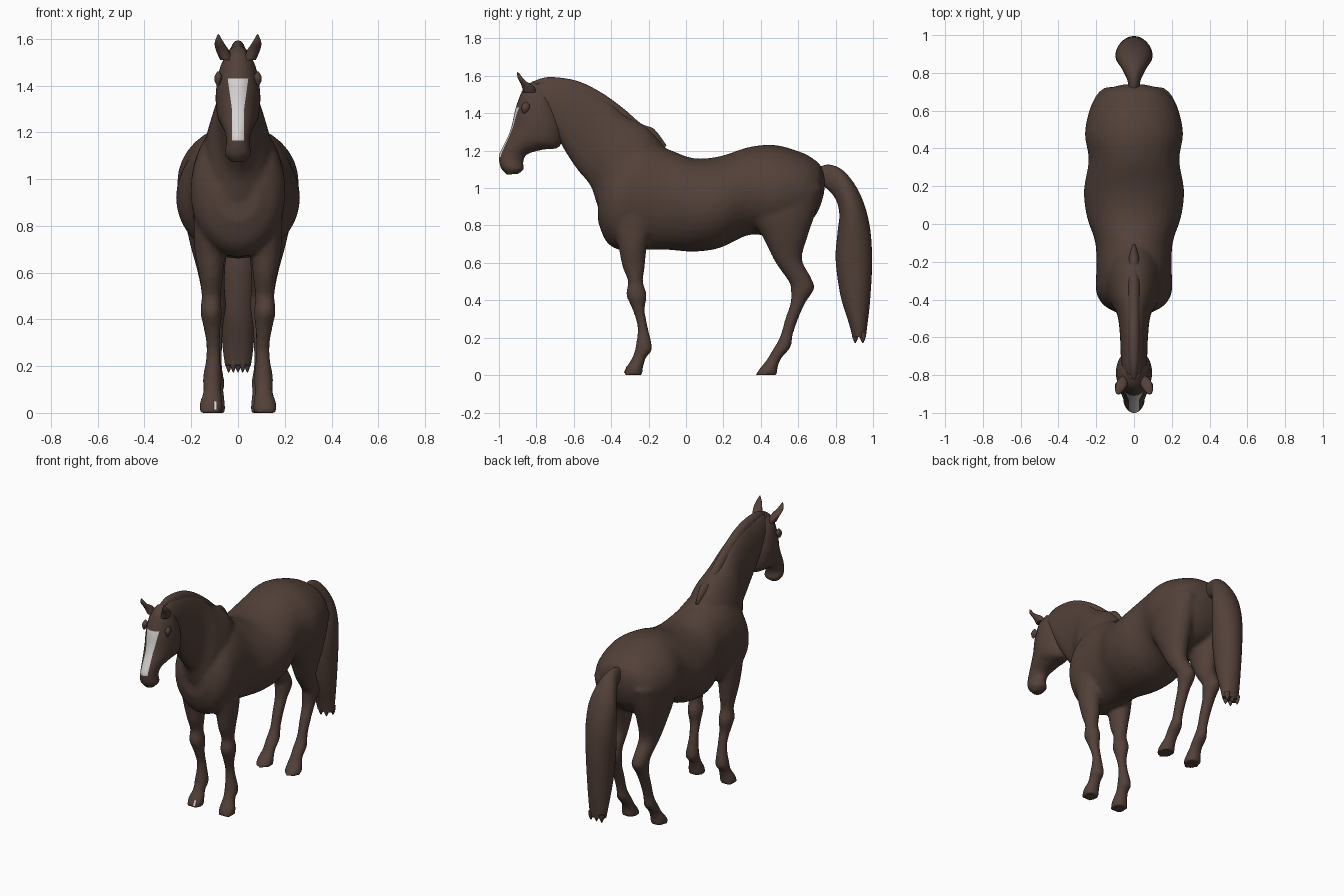
import bpy, bmesh, math
from mathutils import Vector

old = bpy.data.objects.get("Cube")
if old:
    bpy.data.objects.remove(old, do_unlink=True)


def material(name, rgb):
    mat = bpy.data.materials.new(name)
    mat.use_nodes = True
    mat.diffuse_color = (*rgb, 1)
    mat.node_tree.nodes["Principled BSDF"].inputs["Base Color"].default_value = (*rgb, 1)
    return mat


brown = material("dark brown coat", (0.085, 0.052, 0.040))
white = material("white marking", (0.68, 0.66, 0.64))


def spline(a, b, c, d, t):
    """Smooth interpolation from b to c."""
    return 0.5 * (2 * b + (c - a) * t + (2 * a - 5 * b + 4 * c - d) * t * t
                  + (3 * b - a - 3 * c + d) * t ** 3)


def loft(bm, stations, side=1, sides=32, steps=5):
    """Skin ellipses; station = edge y, z, opposite edge y, z, half width, centre x (in hundredths)."""
    pts = [[v / 100 for v in (*s, 0)[:6]] for s in stations]
    pts = [pts[0]] + pts + [pts[-1]]
    rows = []
    for i in range(1, len(pts) - 2):
        for k in range(steps):
            rows.append([spline(*q, k / steps) for q in zip(*pts[i - 1:i + 3])])
    rows.append(pts[-1])
    rings = []
    for y1, z1, y2, z2, w, x in rows:
        ring = []
        for n in range(sides):
            a = math.tau * n / sides
            c, s = math.cos(a) / 2, math.sin(a)
            ring.append(bm.verts.new((side * x + w * s, (y1 + y2) / 2 + (y1 - y2) * c,
                                      (z1 + z2) / 2 + (z1 - z2) * c)))
        rings.append(ring)
    for r, q in zip(rings, rings[1:]):
        for n in range(sides):
            m = (n + 1) % sides
            bm.faces.new((r[n], r[m], q[m], q[n]))
    bm.faces.new(rings[0])
    bm.faces.new(rings[-1])
    bmesh.ops.recalc_face_normals(bm, faces=bm.faces[:])


def finish(bm, name, *mats):
    mesh = bpy.data.meshes.new(name)
    bm.to_mesh(mesh)
    bm.free()
    obj = bpy.data.objects.new(name, mesh)
    bpy.context.collection.objects.link(obj)
    for m in mats:
        mesh.materials.append(m)
    bpy.ops.object.select_all(action="DESELECT")
    obj.select_set(True)
    bpy.context.view_layer.objects.active = obj
    bpy.ops.object.shade_smooth_by_angle(angle=math.radians(50))
    return obj


def part(name, stations, mat=brown, side=1, sides=32):
    bm = bmesh.new()
    loft(bm, stations, side, sides)
    return finish(bm, name, mat)


# Trunk: top edge and belly edge from rump to chest
trunk = [
    (74, 107, 74, 98, 5), (72, 112, 72, 91, 13), (69, 115, 69, 85, 18),
    (62, 119, 62, 78, 23), (48, 123, 48, 74, 26), (34, 122, 34, 75, 24),
    (18, 117, 18, 68, 26.5), (4, 116, 4, 66, 25), (-10, 121, -10, 67, 20.5),
    (-24, 126, -24, 67, 20), (-36, 121, -36, 67, 20), (-43, 112, -43, 72, 16),
    (-47, 102, -47, 82, 9)]

# Neck: crest edge and throat edge from poll to withers
neck = [
    (-83, 155, -73, 138, 6), (-74, 158, -67, 124, 7), (-58, 156, -59, 111, 7.5),
    (-44, 149, -51, 101, 9), (-32, 139, -47, 90, 13), (-20, 132, -40, 80, 15),
    (-10, 120, -30, 75, 14)]

# Legs: front edge and back edge from shoulder or thigh to hoof
front_leg = [
    (-40, 95, -20, 95, 7, 12), (-39, 80, -19, 80, 7, 12), (-36, 68, -21, 69, 6.5, 12),
    (-34, 58, -22, 58, 5, 11.5), (-31, 50, -23, 50, 4.1, 11.5), (-32, 43, -21, 43, 4.6, 11.5),
    (-29, 36, -22, 35, 3.6, 11), (-26, 26, -20.5, 26, 3, 10.5), (-27, 15, -18, 14, 4.1, 11),
    (-29, 9, -21, 10, 3.8, 11), (-32, 4, -23, 4, 5, 11.5), (-33.5, 0, -23, 0, 5.2, 11.5)]
hind_leg = [
    (33, 100, 73, 100, 11, 13), (36, 84, 69, 86, 10, 13), (42, 72, 65, 74, 8.2, 12.5),
    (48, 60, 62, 62, 6, 11.5), (55, 50, 67, 52, 5, 10.5), (56, 46, 68.5, 46, 5, 10),
    (56, 39, 64, 39, 4, 10), (53, 30, 60, 30, 3.4, 10), (50, 20, 57, 21, 3.2, 10),
    (46, 13, 56, 15, 4.1, 10), (43, 8, 51, 9, 4, 10), (39, 3, 49, 4, 5, 10.5),
    (37, 0, 49, 0, 5.2, 10.5)]

# Body: trunk, neck and legs fused into one smooth skin
bm = bmesh.new()
loft(bm, trunk)
loft(bm, neck)
for side in (1, -1):
    loft(bm, front_leg, side)
    loft(bm, hind_leg, side)
body = finish(bm, "body", brown)
fuse = body.modifiers.new("fuse", "REMESH")
fuse.mode = "VOXEL"
fuse.voxel_size = 0.012
fuse.use_smooth_shade = True
soften = body.modifiers.new("soften", "SMOOTH")
soften.factor = 0.5
soften.iterations = 6

# Head: face edge and jaw edge from poll to muzzle, with the blaze cut in
bm = bmesh.new()
loft(bm, [
    (-82, 157, -72, 150, 4), (-87, 153, -68, 140, 7.8), (-91, 143, -66, 130, 9.5),
    (-93, 134, -68, 122, 9), (-95, 128, -77, 120.5, 7.5), (-98, 122, -85, 118, 5.6),
    (-100, 117, -87, 114, 5), (-99, 111, -87, 110, 5.5), (-96, 107.3, -90, 107.5, 3)])
HALF, TOP, LOW, BEND, FLARE = 0.026, 1.43, 1.165, 1.3, 0.14
cuts = [((0, 0, TOP), (0, 0, 1)), ((0, 0, LOW), (0, 0, 1))]
for s in (1, -1):
    cuts += [((s * HALF, 0, BEND), (s, 0, 0)), ((s * HALF, 0, BEND), (s, 0, -FLARE))]
for co, no in cuts:
    bmesh.ops.bisect_plane(bm, geom=bm.verts[:] + bm.edges[:] + bm.faces[:],
                           plane_co=co, plane_no=Vector(no).normalized())
bm.normal_update()
for f in bm.faces:
    c = f.calc_center_median()
    inside = abs(c.x) < HALF + max(0, c.z - BEND) * FLARE
    if inside and LOW < c.z < TOP and f.normal.y < -0.3:
        f.material_index = 1
finish(bm, "head", brown, white)

# Ears and eye bulges
for side, label in ((1, "left"), (-1, "right")):
    part(label + "_ear", [
        (-87, 151, -80, 151, 2.6, 5), (-88, 155, -81.5, 154.5, 2.8, 6.5),
        (-90, 159, -86, 157.5, 2, 8), (-90.3, 162, -89.3, 161.6, 0.3, 8.4)], side=side, sides=16)
    part(label + "_eye", [
        (-86, 146, -85, 146, 0.4, 8.5), (-88, 144, -83.5, 144, 1.6, 8.4),
        (-88, 142, -84, 142, 1.4, 8.6), (-87, 140, -86, 140, 0.4, 8.6)], side=side, sides=16)

# Mane ridge along the crest
part("mane", [
    (-84, 156, -80, 150, 1.5), (-74, 159.3, -72, 150, 3), (-59, 157.5, -61, 148, 3.3),
    (-46, 151.5, -50, 142, 3.4), (-34, 143, -39, 134, 3.4), (-24, 134.5, -29, 126, 3.4),
    (-17, 131.5, -20, 122, 3), (-10.5, 123, -14, 117, 1)])

# Tail with ragged tufts at the tip
part("tail", [
    (70, 111, 70, 102, 3), (77, 112.5, 75, 100, 3.5), (85, 108.5, 80, 94, 6.5),
    (93, 97, 82, 86, 9.3), (98, 81, 81, 76, 9.8), (99.5, 62, 80, 62, 9),
    (98.5, 41, 82.5, 43, 7.8), (97, 27, 87, 28, 6.5), (96, 20, 89, 20.5, 5.5)])
for n in range(5):
    x, y = -4 + 2 * n, 92.5 + 2 * (-1) ** n
    part("tail_tuft_%d" % (n + 1), [
        (y + 2, 23, y - 2, 23, 1.6, x), (y + 1.5, 20, y - 1.5, 20, 1.3, x),
        (y + 0.3, 17.3, y - 0.3, 17.3, 0.2, x)], sides=10)

# Small white fleck on the right front hoof
part("hoof_fleck", [
    (-31.6, 5, -30.8, 5, 0.7, 9.6), (-33.3, 1.2, -32.5, 1.2, 0.7, 9.6)], white, -1, 12)
